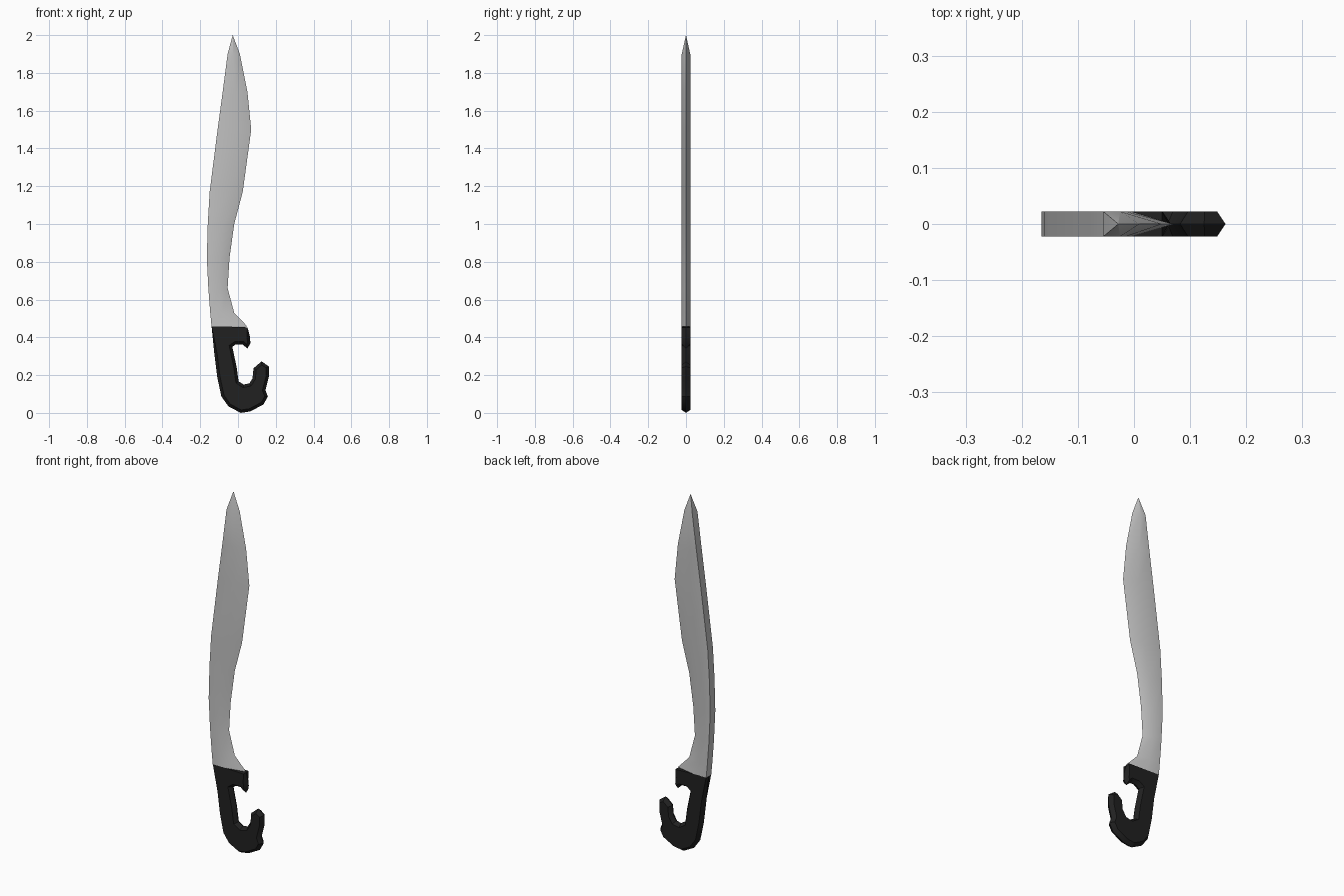
import bpy
import bmesh
import math
from mathutils import Vector

HALF = 0.0225  # half thickness of the whole sword

cube = bpy.data.objects.get("Cube")
if cube:
    bpy.data.objects.remove(cube, do_unlink=True)


def material(name, value, roughness):
    mat = bpy.data.materials.new(name)
    mat.use_nodes = True
    color = (value, value, value, 1)
    mat.diffuse_color = color
    bsdf = mat.node_tree.nodes["Principled BSDF"]
    bsdf.inputs["Base Color"].default_value = color
    bsdf.inputs["Roughness"].default_value = roughness
    return mat


def finish(bm, name, mat, angle):
    bmesh.ops.recalc_face_normals(bm, faces=bm.faces)
    mesh = bpy.data.meshes.new(name)
    bm.to_mesh(mesh)
    bm.free()
    mesh.materials.append(mat)
    obj = bpy.data.objects.new(name, mesh)
    bpy.context.collection.objects.link(obj)
    bpy.ops.object.select_all(action="DESELECT")
    obj.select_set(True)
    bpy.context.view_layer.objects.active = obj
    bpy.ops.object.shade_smooth_by_angle(angle=math.radians(angle))
    return obj


def inset(points, widths):
    """Move each corner of a counter-clockwise outline inwards."""
    result = []
    for i, p in enumerate(points):
        a = (p - points[i - 1]).normalized()
        b = (points[(i + 1) % len(points)] - p).normalized()
        na, nb = Vector((-a.y, a.x)), Vector((-b.y, b.x))
        miter = (na + nb).normalized()
        result.append(p + miter * widths[i] / max(miter.dot(na), 0.6))
    return result


# Blade: flat spine, flat cheeks and a single wedge edge, lofted to the tip
# Stations: height, spine x, ridge x, cutting edge x
stations = [
    (0.457, -0.14, -0.06, 0.05), (0.53, -0.147, -0.085, -0.02),
    (0.66, -0.157, -0.1, -0.055), (0.82, -0.165, -0.095, -0.045),
    (1.0, -0.16, -0.075, -0.02), (1.17, -0.15, -0.045, 0.025),
    (1.5, -0.108, -0.005, 0.07), (1.7, -0.081, -0.015, 0.05),
    (1.9, -0.055, -0.025, 0.01),
]
bm = bmesh.new()
rings = []
for z, spine, ridge, edge in stations:
    section = [(spine, -HALF), (ridge, -HALF), (edge, 0), (ridge, HALF), (spine, HALF)]
    rings.append([bm.verts.new((x, y, z)) for x, y in section])
for low, high in zip(rings, rings[1:]):
    for i in range(5):
        j = (i + 1) % 5
        bm.faces.new((low[i], low[j], high[j], high[i]))
tip = bm.verts.new((-0.028, 0, 2))
for i in range(5):
    bm.faces.new((rings[-1][i], rings[-1][(i + 1) % 5], tip))
bm.faces.new(rings[0])
finish(bm, "blade", material("steel grey", 0.55, 0.5), 30)

# Handle: hooked grip outline with a chamfered rim, flat where it meets the blade
outline = [Vector(p) for p in (
    (-0.14, 0.46), (-0.125, 0.31), (-0.11, 0.19), (-0.088, 0.087),
    (-0.05, 0.034), (0.015, 0), (0.066, 0.008), (0.135, 0.045),
    (0.158, 0.087), (0.145, 0.12), (0.163, 0.19), (0.163, 0.246),
    (0.125, 0.273), (0.082, 0.236), (0.077, 0.183), (0.06, 0.156),
    (0.03, 0.15), (0.003, 0.167), (-0.007, 0.24), (-0.03, 0.35),
    (-0.012, 0.363), (0.024, 0.363), (0.05, 0.34), (0.066, 0.37),
    (0.062, 0.41), (0.05, 0.453),
)]
widths = [0.015] * len(outline)
widths[0] = widths[-1] = 0
inner = inset(outline, widths)
bm = bmesh.new()
rim = [bm.verts.new((p.x, 0, p.y)) for p in outline]
for side in (-HALF, HALF):
    cheek = [bm.verts.new((p.x, side, p.y)) for p in inner]
    bm.faces.new(cheek)
    for i in range(len(rim)):
        j = (i + 1) % len(rim)
        bm.faces.new((rim[i], rim[j], cheek[j], cheek[i]))
finish(bm, "handle", material("dark grip", 0.015, 0.7), 30)
